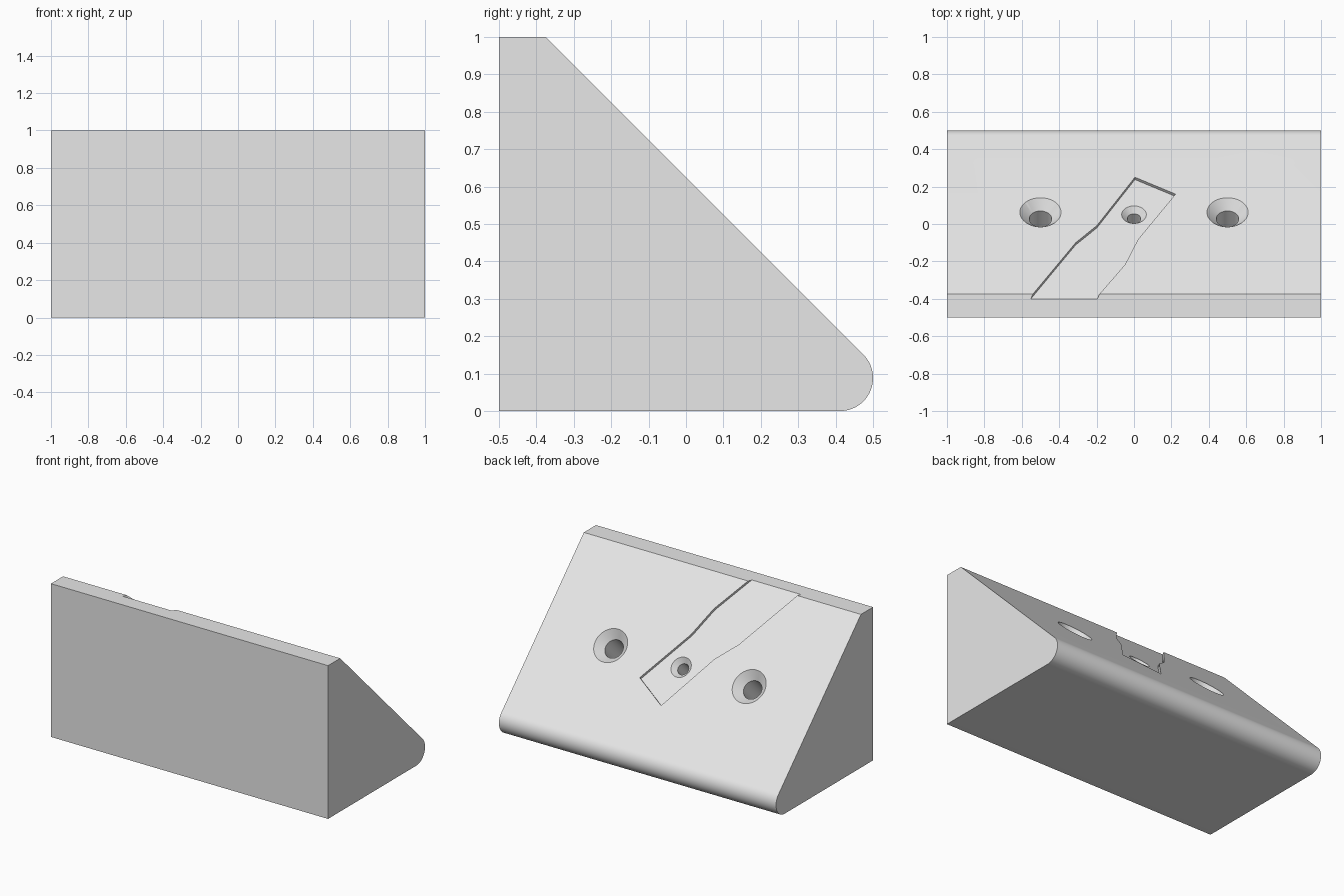
import bpy, bmesh
from math import radians, sin, cos, sqrt
from mathutils import Matrix, Vector

cube = bpy.data.objects.get("Cube")
if cube:
    bpy.data.objects.remove(cube, do_unlink=True)

grey = bpy.data.materials.new("light grey")
grey.use_nodes = True
colour = (0.8, 0.8, 0.8, 1)
grey.diffuse_color = colour
grey.node_tree.nodes["Principled BSDF"].inputs["Base Color"].default_value = colour

# Sloping face frame: local z points out of the slope, local y runs down it
SLOPE = Matrix.Translation((0, 0.0625, 0.5625)) @ Matrix.Rotation(radians(-45), 4, 'X')


def prism(name, points, direction):
    """Extrude a closed outline along a direction."""
    bm = bmesh.new()
    face = bm.faces.new([bm.verts.new(p) for p in points])
    out = bmesh.ops.extrude_face_region(bm, geom=[face])["geom"]
    moved = [v for v in out if isinstance(v, bmesh.types.BMVert)]
    bmesh.ops.translate(bm, verts=moved, vec=direction)
    return finish(name, bm)


def finish(name, bm):
    bmesh.ops.recalc_face_normals(bm, faces=bm.faces)
    mesh = bpy.data.meshes.new(name)
    bm.to_mesh(mesh)
    bm.free()
    mesh.materials.append(grey)
    obj = bpy.data.objects.new(name, mesh)
    bpy.context.collection.objects.link(obj)
    return obj


def screw_hole(name, x, surface, r_head, r_shank, depth):
    """Countersunk blind hole cutter, square to the slope."""
    sink = surface - (r_head - r_shank)
    profile = [(0, 0.2), (r_head, 0.2), (r_head, surface),
               (r_shank, sink), (r_shank, -depth), (0, -depth)]
    bm = bmesh.new()
    verts = [bm.verts.new((r, 0, z)) for r, z in profile]
    edges = [bm.edges.new(pair) for pair in zip(verts, verts[1:])]
    bmesh.ops.spin(bm, geom=verts + edges, axis=(0, 0, 1), cent=(0, 0, 0),
                   angle=radians(360), steps=64)
    bmesh.ops.remove_doubles(bm, verts=bm.verts, dist=1e-5)
    obj = finish(name, bm)
    obj.matrix_world = SLOPE @ Matrix.Translation((x, 0, 0))
    return obj


def cut(target, cutter):
    cutter.hide_render = True
    mod = target.modifiers.new(cutter.name, 'BOOLEAN')
    mod.operation = 'DIFFERENCE'
    mod.solver = 'EXACT'
    mod.object = cutter
    bpy.context.view_layer.objects.active = target
    bpy.ops.object.modifier_apply(modifier=mod.name)
    bpy.data.objects.remove(cutter, do_unlink=True)


# Wedge body with a rounded toe
R = 0.125 / sqrt(2)
toe = [(-1, 0.5 - R + R * cos(a), R + R * sin(a))
       for a in (radians(-90 + 135 * i / 32) for i in range(33))]
body = prism("wedge_block", [(-1, -0.5, 0)] + toe + [(-1, -0.375, 1), (-1, -0.5, 1)],
             Vector((2, 0, 0)))

# Shallow kinked recess in the slope, running out over the top edge
RECESS = 0.0177
plan = [(0.005, 0.25), (-0.198, -0.008), (-0.312, -0.1), (-0.645, -0.5),
        (-0.293, -0.5), (-0.048, -0.217), (0.021, -0.083), (0.222, 0.16)]
slot = prism("recess_cutter", [(x, (y - 0.0625) * sqrt(2), -RECESS) for x, y in plan],
             Vector((0, 0, 0.2)))
slot.matrix_world = SLOPE
bpy.context.view_layer.update()
cut(body, slot)

# Two large screw holes and a small one in the recess floor
for x in (-0.5, 0.5):
    cut(body, screw_hole("large_hole_cutter", x, 0, 0.11, 0.06, 0.4))
cut(body, screw_hole("small_hole_cutter", 0, -RECESS, 0.066, 0.036, 0.3))

# Smooth toe and holes, crisp edges elsewhere
bpy.ops.object.select_all(action='DESELECT')
body.select_set(True)
bpy.context.view_layer.objects.active = body
bpy.ops.object.shade_smooth_by_angle(angle=radians(30))
